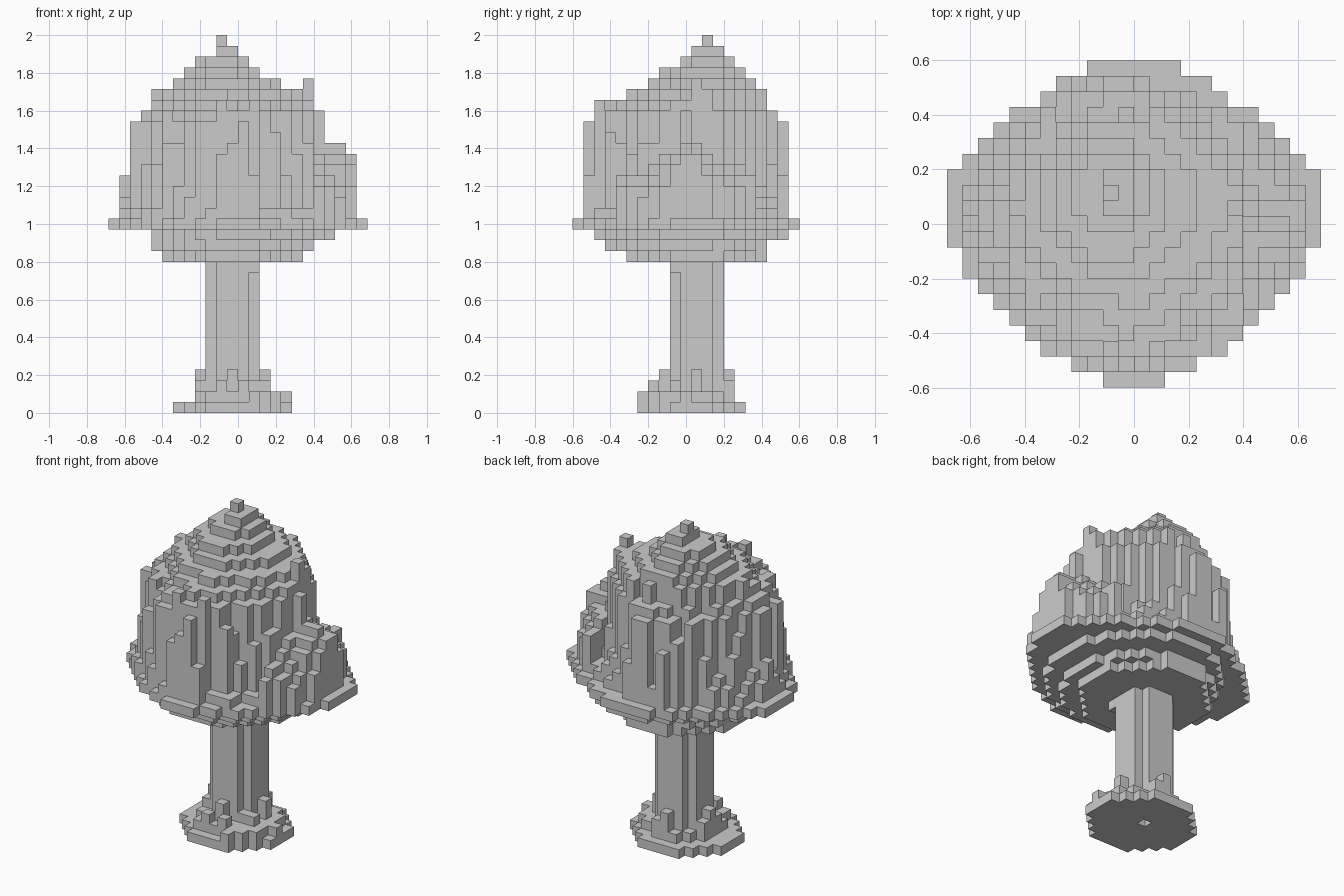
import bpy
import bmesh
import random
from mathutils import Vector

random.seed(7)
S = 2 / 35          # edge of one block

if "Cube" in bpy.data.objects:
    bpy.data.objects.remove(bpy.data.objects["Cube"], do_unlink=True)

grey = bpy.data.materials.new("stone_grey")
grey.use_nodes = True
grey.diffuse_color = (0.6, 0.6, 0.6, 1)
shader = next(n for n in grey.node_tree.nodes if n.type == "BSDF_PRINCIPLED")
shader.inputs["Base Color"].default_value = grey.diffuse_color
shader.inputs["Roughness"].default_value = 0.8

# Every block column gets its own small offset, which makes ragged vertical ridges
ragged = {(i, j): random.uniform(-0.16, 0.02) for i in range(-12, 12) for j in range(-10, 11)}


def layer(k, x0, x1, y0, y1, rough=0.0, power=1.7):
    """Blocks of one level inside a rounded diamond filling the given extents."""
    cx, cy, a, b = (x0 + x1) / 2, (y0 + y1) / 2, (x1 - x0) / 2, (y1 - y0) / 2
    cells = set()
    for (i, j), noise in ragged.items():
        d = abs((i + 0.5 - cx) / a) ** power + abs((j - cy) / b) ** power
        if d < 1.035 + rough * noise:
            cells.add((i, j, k))
    return cells


def build(name, cells, hidden):
    """Mesh of the block faces that are not covered by another block."""
    bm = bmesh.new()
    for c in cells:
        centre = Vector((c[0] + 0.5, c[1], c[2] + 0.5)) * S
        for axis in range(3):
            for sign in (-1, 1):
                n = list(c)
                n[axis] += sign
                if tuple(n) in hidden:
                    continue
                w, u, v = Vector(), Vector(), Vector()
                w[axis] = sign * S / 2
                u[(axis + 1) % 3] = S / 2
                v[(axis + 2) % 3] = sign * S / 2
                bm.faces.new([bm.verts.new(centre + w + p * u + q * v)
                              for p, q in ((-1, -1), (1, -1), (1, 1), (-1, 1))])
    bmesh.ops.remove_doubles(bm, verts=bm.verts, dist=S / 50)
    mesh = bpy.data.meshes.new(name)
    bm.to_mesh(mesh)
    bm.free()
    mesh.materials.append(grey)
    obj = bpy.data.objects.new(name, mesh)
    bpy.context.collection.objects.link(obj)


# Steep crown wall, more ragged and more pointed towards the top
crown = layer(18, -11, 11, -9.5, 9.5, 1.2)
for k in range(18, 27):
    crown |= layer(k, -10, 8, -9.5, 9.5, 0.6 + 0.1 * (k - 18), 1.75 - 0.035 * (k - 18))

# Domed top
dome = [(-9, 8, -8.5, 8.5), (-8, 7, -7, 7.5), (-8, 7, -5.5, 7.5), (-6, 4, -3.5, 6.5),
        (-5, 2, -2.5, 5.5), (-4, 1, -0.5, 4.5), (-2, 0, 0.5, 3.5), (-2, -1, 1.5, 2.5)]
for n, extents in enumerate(dome):
    crown |= layer(27 + n, *extents, 1 if n < 3 else 0, 1.5)

# Stepped mounds leaning on both sides of the crown
for k in range(18, 25):
    for i, j, _ in layer(k, -11, 11, -9.5, 9.5):
        jitter = 3 * ragged[i, j]
        right = 7 <= i < 34 - k and abs(j - 0.3) < (24.7 - k) * (4.05 - 0.35 * i) + jitter
        left = i <= -8 and abs(j - 1) < (22 - k) * (0.6 + 0.5 * (i + 11)) + jitter
        if right or left:
            crown.add((i, j, k))

# Peaks of the mounds, front knobs and a lone twig on the shoulder
crown |= {(10, 0, 23), (9, 0, 24), (-11, 1, 21), (-2, -8, 28), (1, -8, 28), (6, 1, 30),
          (6, 1, 29), (-8, 1, 29), (-10, 0, 26), (7, 0, 27), (0, -9, 26), (-1, 9, 26)}

# Every upper block stands on a full column
crown |= {(i, j, n) for i, j, k in crown for n in range(18, k)}

# Rim, given by its half width in each row from front to back
rim_rows = (2, 4, 6, 7, 8, 9, 10, 11, 11, 12, 12, 12, 12, 12, 11, 10, 9, 8, 6, 5, 3)
for row, half in enumerate(rim_rows):
    crown |= {(i, row - 10, 17) for i in range(-half, half)}

# Crown underside
crown |= (layer(14, -7, 6, -5.5, 7.5) | layer(15, -8, 7, -7.5, 7.5)
          | layer(16, -8, 9, -8.5, 9.5))

# Stem with clipped corners
stem = {(i, j, k) for k in range(14) for i in range(-3, 2) for j in range(-1, 4)
        if not (i in (-3, 1) and j in (-1, 3))}
stem.add((1, -1, 13))
stem.discard((-1, 1, 0))

# Root plate with scattered root knobs
roots = layer(0, -6, 5, -4.5, 5.5) | layer(1, -5, 5, -4.5, 4.5, 2)
for i, j, k in layer(1, -4, 3, -3.5, 4.5):
    top = random.choice((1, 1, 1, 2, 2))
    roots |= {(i, j, n) for n in range(1, top + 1)}
roots |= {(i, j, n) for i, j in ((-4, 1), (2, 1), (-1, -2), (-1, 4)) for n in (1, 2, 3)}
roots -= stem
roots.discard((-1, 1, 0))

everything = crown | stem | roots
build("crown", crown, everything)
build("stem", stem, everything)
build("root_plate", roots, everything)
